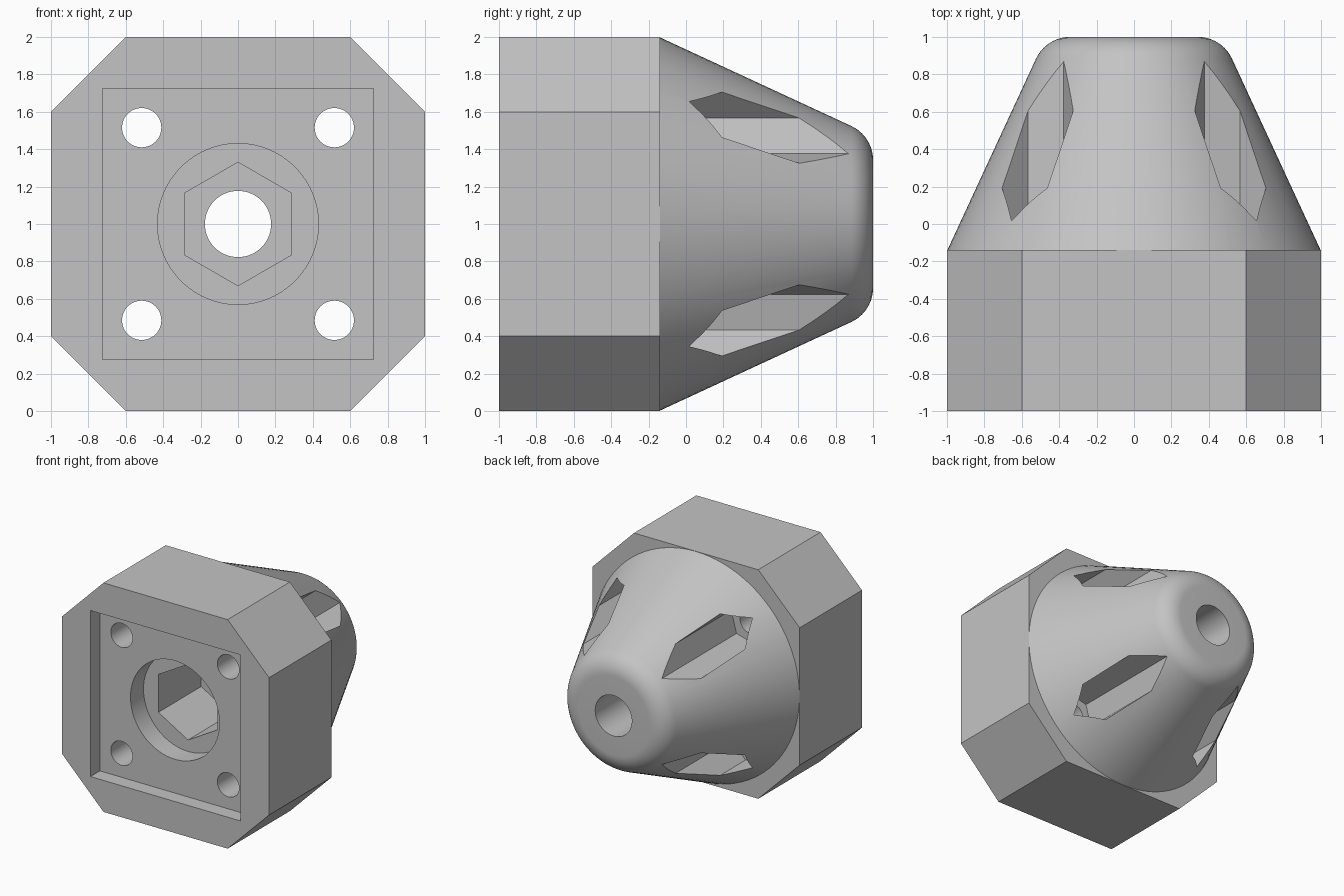
import bpy, bmesh
from math import sin, cos, radians, sqrt

cube = bpy.data.objects.get("Cube")
if cube:
    bpy.data.objects.remove(cube, do_unlink=True)

grey = bpy.data.materials.new("plain grey")
grey.use_nodes = True
COLOUR = (0.55, 0.55, 0.55, 1)
grey.diffuse_color = COLOUR
grey.node_tree.nodes["Principled BSDF"].inputs["Base Color"].default_value = COLOUR

MID = 1.0  # height of the main axis


def polygon(sides, phase=0):
    """Unit outline in the x-z plane."""
    return [(cos(radians(phase + 360 * i / sides)),
             sin(radians(phase + 360 * i / sides))) for i in range(sides)]


def loft(name, outline, rings, x=0, z=0):
    """Closed solid along y; rings are (scale, y) pairs."""
    bm = bmesh.new()
    loops = [[bm.verts.new((x + s * u, y, MID + z + s * v)) for u, v in outline]
             for s, y in rings]
    n = len(outline)
    for a, b in zip(loops, loops[1:]):
        for i in range(n):
            j = (i + 1) % n
            bm.faces.new((a[i], a[j], b[j], b[i]))
    bm.faces.new(loops[0])
    bm.faces.new(loops[-1])
    bmesh.ops.recalc_face_normals(bm, faces=bm.faces)
    mesh = bpy.data.meshes.new(name)
    bm.to_mesh(mesh)
    bm.free()
    mesh.materials.append(grey)
    obj = bpy.data.objects.new(name, mesh)
    bpy.context.collection.objects.link(obj)
    return obj


def combine(target, tool, operation):
    """Apply a boolean, then discard the tool."""
    mod = target.modifiers.new(tool.name, "BOOLEAN")
    mod.operation = operation
    mod.solver = "EXACT"
    mod.object = tool
    bpy.context.view_layer.objects.active = target
    bpy.ops.object.modifier_apply(modifier=mod.name)
    bpy.data.objects.remove(tool, do_unlink=True)


ROUND = polygon(96)

# Mounting block with chamfered corners
corners = [(1, .6), (.6, 1), (-.6, 1), (-1, .6),
           (-1, -.6), (-.6, -1), (.6, -1), (1, -.6)]
body = loft("chamfered_body", corners, [(1, -1), (1, -.14)])

# Tapered nose with a rounded rim, rooted inside the block
FILLET = .2
rim = .47 - .638 * FILLET
rings = [(.998, -.4), (.998, -.14)]
for i in range(11):
    a = radians(24.9 + 65.1 * i / 10)
    rings.append((rim + FILLET * cos(a), 1 - FILLET + FILLET * sin(a)))
combine(body, loft("nose", ROUND, rings), "UNION")

# Front recesses and central bore
cutters = [
    loft("square_recess", polygon(4, 45), [(.725 * sqrt(2), -1.1), (.725 * sqrt(2), -.87)]),
    loft("round_recess", ROUND, [(.43, -1.1), (.43, -.69)]),
    loft("hex_recess", polygon(6, 90), [(.33, -1.1), (.33, -.1)]),
    loft("bore", polygon(64), [(.177, -1.2), (.177, 1.2)]),
]

# Four screw holes, each opening into a hexagonal pocket in the nose
for sx in (-1, 1):
    for sz in (-1, 1):
        x, z = .515 * sx, .515 * sz
        phase = 45 if sx == sz else 135
        cutters += [
            loft("screw_hole", polygon(48), [(.105, -1.2), (.105, 1.2)], x, z),
            loft("hex_pocket", polygon(6, phase), [(.197, -.16), (.197, 1.2)], x, z),
        ]
for cutter in cutters:
    combine(body, cutter, "DIFFERENCE")

# Smooth curved walls, crisp edges
bpy.ops.object.select_all(action="DESELECT")
body.select_set(True)
bpy.context.view_layer.objects.active = body
bpy.ops.object.shade_smooth_by_angle(angle=radians(25))
